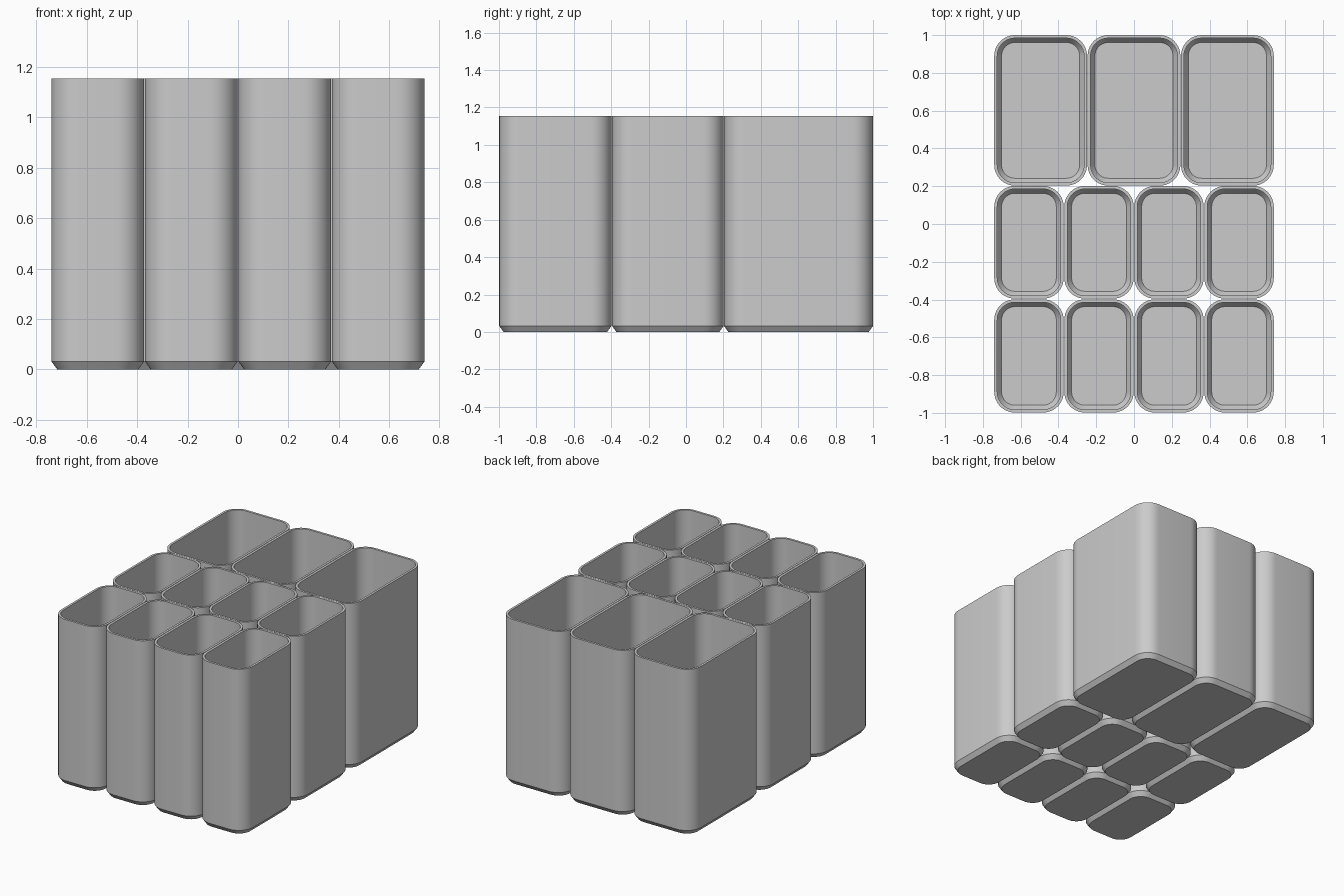
import bpy
import bmesh
from math import cos, sin, pi, radians

cube = bpy.data.objects.get("Cube")
if cube:
    bpy.data.objects.remove(cube)

GREY = (0.6, 0.6, 0.6, 1)
plastic = bpy.data.materials.new("grey_plastic")
plastic.use_nodes = True
plastic.diffuse_color = GREY
plastic.node_tree.nodes["Principled BSDF"].inputs["Base Color"].default_value = GREY

HEIGHT, RADIUS, WALL, FLOOR = 1.155, 0.11, 0.016, 0.016
CHAMFER_IN, CHAMFER_UP = 0.023, 0.032
CORNER_STEPS = 10


def rounded_ring(bm, w, d, inset, z):
    """Loop of vertices around a rounded rectangle, pulled in by inset."""
    r = RADIUS - inset
    ring = []
    for corner, (sx, sy) in enumerate([(1, 1), (-1, 1), (-1, -1), (1, -1)]):
        cx, cy = sx * (w / 2 - RADIUS), sy * (d / 2 - RADIUS)
        for i in range(CORNER_STEPS + 1):
            a = (corner + i / CORNER_STEPS) * pi / 2
            ring.append(bm.verts.new((cx + r * cos(a), cy + r * sin(a), z)))
    return ring


def make_bin(name, x, y, w, d):
    """Open bin: outer floor, chamfer, wall, rim, inner wall, inner floor."""
    bm = bmesh.new()
    profile = [
        (CHAMFER_IN, 0), (0, CHAMFER_UP), (0, HEIGHT),
        (WALL, HEIGHT), (WALL, FLOOR + CHAMFER_UP),
        (WALL + CHAMFER_IN, FLOOR),
    ]
    rings = [rounded_ring(bm, w, d, inset, z) for inset, z in profile]
    n = len(rings[0])
    for low, high in zip(rings, rings[1:]):
        for i in range(n):
            j = (i + 1) % n
            bm.faces.new((low[i], low[j], high[j], high[i]))
    bm.faces.new(rings[0][::-1])
    bm.faces.new(rings[-1])
    mesh = bpy.data.meshes.new(name)
    bm.to_mesh(mesh)
    bm.free()
    mesh.materials.append(plastic)
    obj = bpy.data.objects.new(name, mesh)
    obj.location = (x, y, 0)
    bpy.context.collection.objects.link(obj)
    bpy.ops.object.select_all(action='DESELECT')
    obj.select_set(True)
    bpy.context.view_layer.objects.active = obj
    bpy.ops.object.shade_smooth_by_angle(angle=radians(30))


# Rows of bins: name, count, front y, back y
TOTAL_WIDTH, GAP = 1.48, 0.003
ROWS = [("front_bin", 4, -1.0, -0.397),
        ("middle_bin", 4, -0.397, 0.203),
        ("back_bin", 3, 0.203, 1.0)]
for name, count, y0, y1 in ROWS:
    pitch = (TOTAL_WIDTH + GAP) / count
    for k in range(count):
        x = (k - (count - 1) / 2) * pitch
        make_bin(f"{name}_{k + 1}", x, (y0 + y1) / 2, pitch - GAP, y1 - y0 - (GAP if y1 < 1 else 0))
